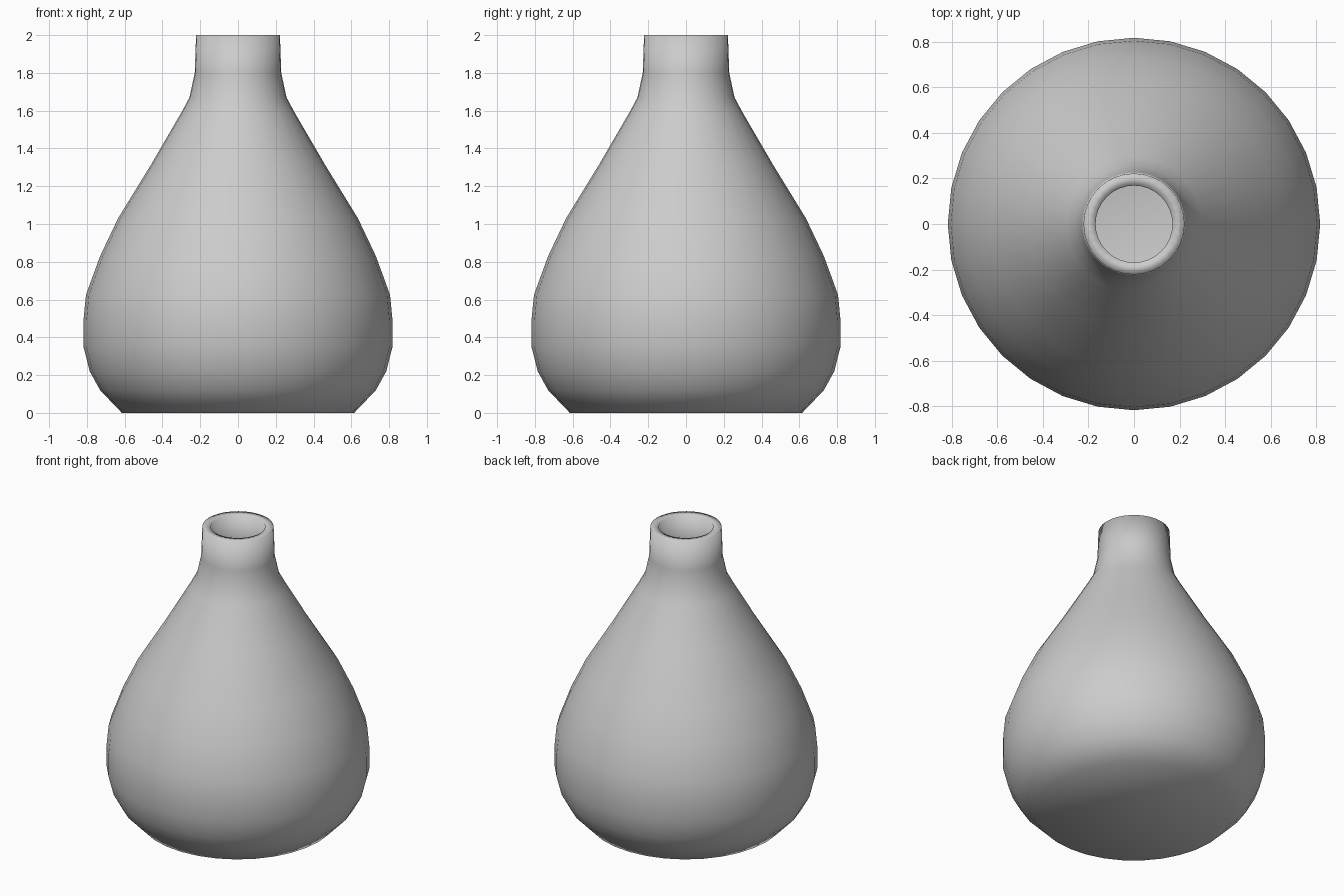
import bpy, bmesh
from math import cos, sin, tau

if "Cube" in bpy.data.objects:
    bpy.data.objects.remove(bpy.data.objects["Cube"])

SIDES = 32
# outer profile: radius, height
PROFILE = [(0.615, 0.0), (0.73, 0.12), (0.785, 0.22), (0.818, 0.35),
           (0.818, 0.49), (0.805, 0.625), (0.73, 0.83), (0.635, 1.03),
           (0.46, 1.315), (0.297, 1.595), (0.257, 1.67), (0.229, 1.80),
           (0.222, 2.0)]

bm = bmesh.new()
rings = [[bm.verts.new((r * cos(tau * i / SIDES), r * sin(tau * i / SIDES), z))
          for i in range(SIDES)] for r, z in PROFILE]

# body and neck wall
for low, high in zip(rings, rings[1:]):
    for i in range(SIDES):
        j = (i + 1) % SIDES
        bm.faces.new((low[i], low[j], high[j], high[i]))

# base disc, fanned to the centre
centre = bm.verts.new((0, 0, 0))
for i in range(SIDES):
    bm.faces.new((centre, rings[0][(i + 1) % SIDES], rings[0][i]))

for f in bm.faces:
    f.smooth = True
mesh = bpy.data.meshes.new("vase")
bm.to_mesh(mesh)
bm.free()
vase = bpy.data.objects.new("vase", mesh)
bpy.context.collection.objects.link(vase)

# wall thickness, grown inwards, open at the top
wall = vase.modifiers.new("wall", 'SOLIDIFY')
wall.thickness = 0.053
wall.offset = -1
wall.use_even_offset = True
